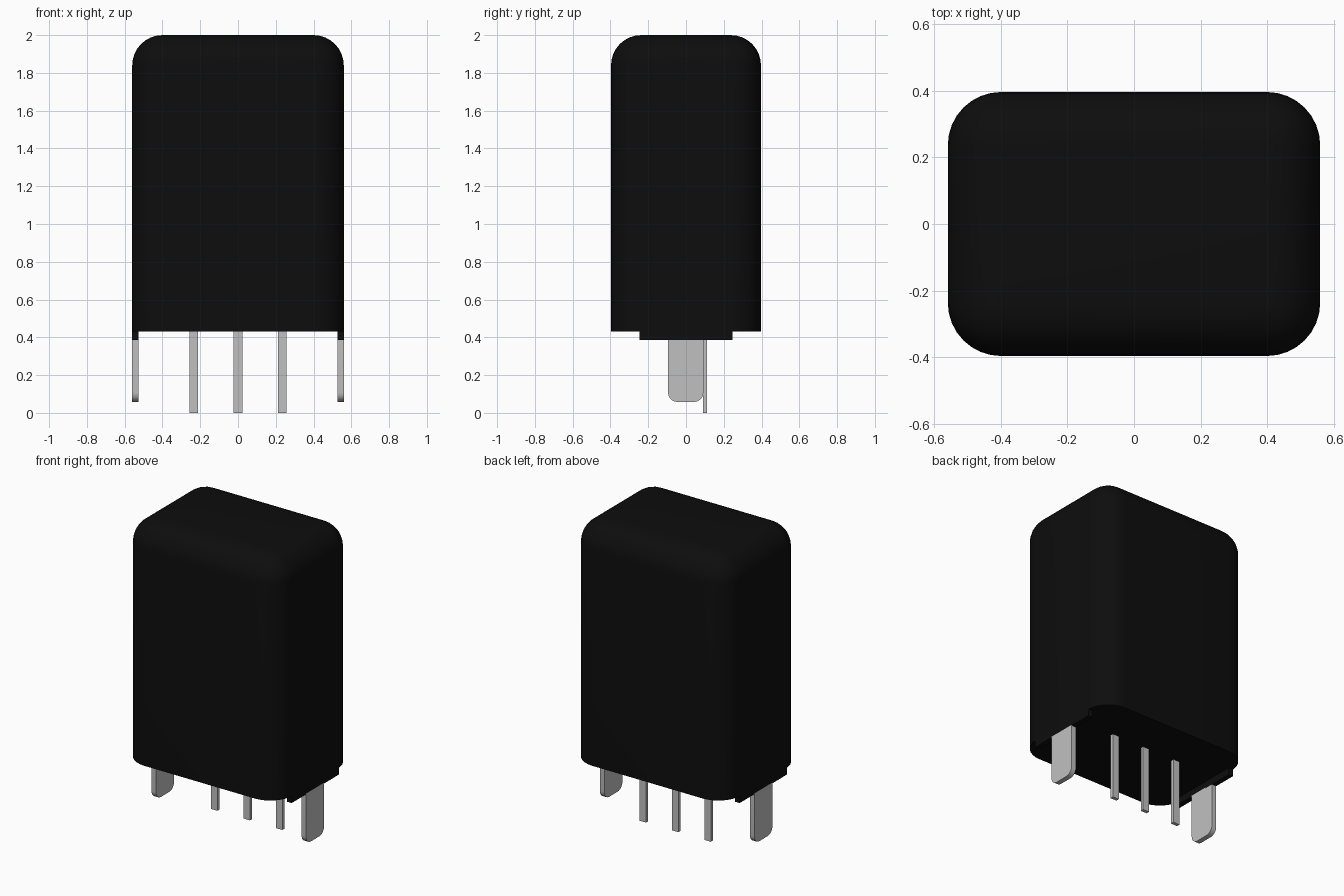
import bpy, bmesh

cube = bpy.data.objects.get("Cube")
if cube:
    bpy.data.objects.remove(cube, do_unlink=True)


def material(name, rgb, metallic=0.0):
    m = bpy.data.materials.new(name)
    m.use_nodes = True
    m.diffuse_color = (*rgb, 1)
    m.node_tree.nodes["Principled BSDF"].inputs["Base Color"].default_value = (*rgb, 1)
    return m


black = material("black plastic", (0.004, 0.004, 0.004))
metal = material("tinned metal", (0.53, 0.53, 0.53))


def block(name, lo, hi, mat, radius=0.0, segments=8, pick=None):
    """Box between two corners; edges chosen by pick(v1, v2) are rounded."""
    bm = bmesh.new()
    bmesh.ops.create_cube(bm, size=1)
    for v in bm.verts:
        v.co = [l + (c + 0.5) * (h - l) for l, h, c in zip(lo, hi, v.co)]
    if pick:
        edges = [e for e in bm.edges if pick(e.verts[0].co, e.verts[1].co)]
        bmesh.ops.bevel(bm, geom=edges, offset=radius, segments=segments,
                        profile=0.5, affect='EDGES')
    bmesh.ops.recalc_face_normals(bm, faces=bm.faces)
    mesh = bpy.data.meshes.new(name)
    bm.to_mesh(mesh)
    bm.free()
    mesh.materials.append(mat)
    ob = bpy.data.objects.new(name, mesh)
    bpy.context.collection.objects.link(ob)
    if pick:
        bpy.ops.object.select_all(action='DESELECT')
        ob.select_set(True)
        bpy.context.view_layer.objects.active = ob
        bpy.ops.object.shade_smooth_by_angle(angle=0.6)
    return ob


BASE, TOP, HX, HY = 0.43, 2.0, 0.56, 0.397

# Housing: rounded everywhere except around the flat underside
block("housing", (-HX, -HY, BASE), (HX, HY, TOP), black, 0.16, 8,
      lambda a, b: max(a.z, b.z) > 1)

# Standoff ledge and wide mounting tab at each end
for side, s in (("left", 1), ("right", -1)):
    x0, x1 = sorted((s * 0.527, s * HX))
    block(side + "_standoff", (x0, -0.245, 0.385), (x1, 0.245, BASE + 0.02), black)
    block(side + "_mounting_tab", (x0, -0.095, 0.058), (x1, 0.092, 0.39), metal, 0.05, 6,
          lambda a, b: max(a.z, b.z) < 0.1 and abs(a.x - b.x) > 0.01)

# Row of three thin contact pins
for name, x in (("right_pin", -0.235), ("centre_pin", 0.0), ("left_pin", 0.235)):
    block(name, (x - 0.023, 0.09, 0), (x + 0.023, 0.112, BASE + 0.02), metal)
